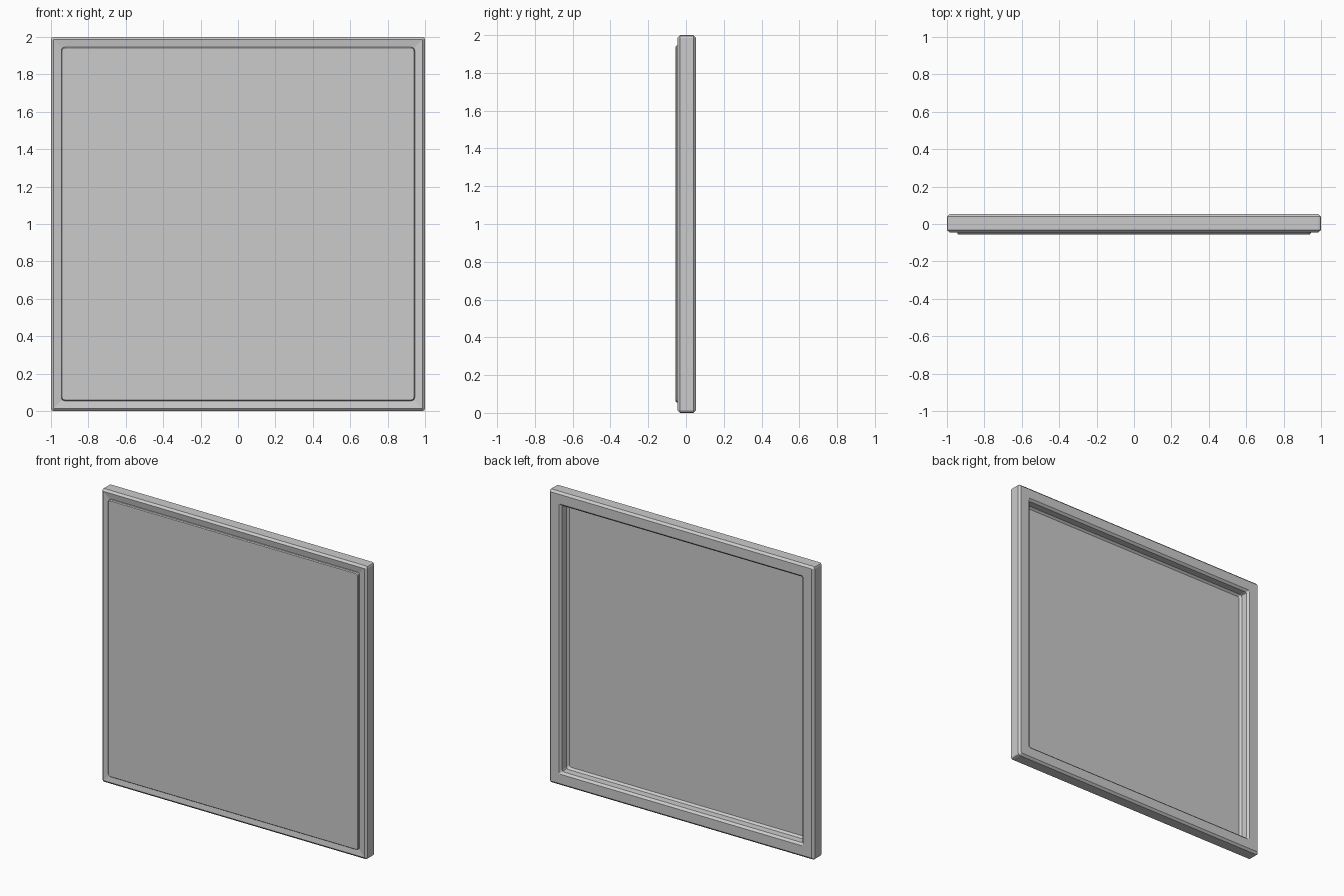
import bpy
import bmesh
from math import sin, cos, pi

if "Cube" in bpy.data.objects:
    bpy.data.objects.remove(bpy.data.objects["Cube"], do_unlink=True)

grey = bpy.data.materials.new("light grey")
grey.use_nodes = True
colour = (0.6, 0.6, 0.6, 1)
grey.diffuse_color = colour
grey.node_tree.nodes["Principled BSDF"].inputs["Base Color"].default_value = colour


def ring(bm, half, y, radius, steps):
    """Square outline with rounded corners, standing upright at depth y."""
    verts = []
    for corner, (sx, sz) in enumerate([(1, 1), (-1, 1), (-1, -1), (1, -1)]):
        for i in range(steps + 1):
            a = (corner + i / steps) * pi / 2
            x = sx * (half - radius) + radius * cos(a)
            z = sz * (half - radius) + radius * sin(a)
            verts.append(bm.verts.new((x, y, 1 + z)))
    return verts


def square_part(name, profile, steps, closed):
    """Sweep a (half size, depth, corner radius) profile round a square."""
    bm = bmesh.new()
    rings = [ring(bm, *p, steps) for p in profile]
    pairs = list(zip(rings, rings[1:]))
    if closed:
        pairs.append((rings[-1], rings[0]))
    else:
        bm.faces.new(rings[0])
        bm.faces.new(rings[-1])
    for a, b in pairs:
        for i in range(len(a)):
            j = (i + 1) % len(a)
            bm.faces.new((a[i], a[j], b[j], b[i]))
    bmesh.ops.recalc_face_normals(bm, faces=bm.faces)
    mesh = bpy.data.meshes.new(name)
    bm.to_mesh(mesh)
    bm.free()
    mesh.materials.append(grey)
    obj = bpy.data.objects.new(name, mesh)
    bpy.context.collection.objects.link(obj)


# Frame: chamfered edges, front sloping in to the panel, recess at the back
square_part("frame", [
    (0.935, -0.037, 0.002), (0.986, -0.045, 0.002), (1.0, -0.032, 0.014),
    (1.0, 0.039, 0.014), (0.986, 0.053, 0.002), (0.921, 0.053, 0.004),
    (0.907, 0.039, 0.012), (0.907, -0.03, 0.012)], 2, True)

# Panel: raised sheet with softened front rim
square_part("panel", [
    (0.940, -0.055, 0.013), (0.945, -0.049, 0.018),
    (0.945, -0.022, 0.018)], 4, False)

# Inner lip: sloped bead where the recess meets the panel
square_part("inner_lip", [
    (0.92, -0.024, 0.015), (0.92, -0.008, 0.015),
    (0.907, -0.008, 0.015), (0.895, -0.022, 0.015), (0.895, -0.024, 0.015)],
    4, True)
